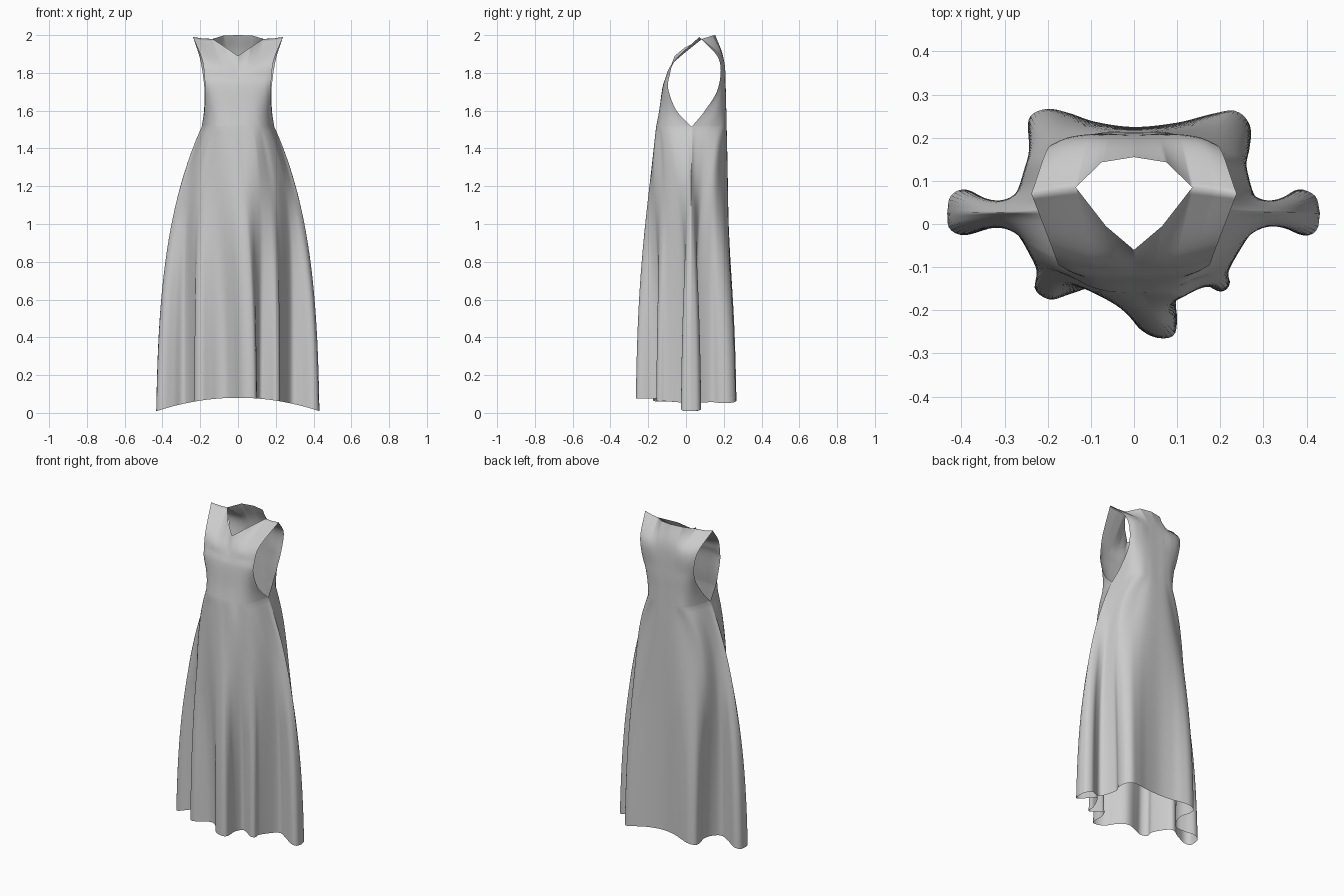
import bpy, bmesh
from mathutils import Vector

if "Cube" in bpy.data.objects:
    bpy.data.objects.remove(bpy.data.objects["Cube"])

COLS = 128        # columns per half (front / back)
UP, DOWN = 10, 48  # rows per bodice span, rows in the skirt


def catmull(pts, u):
    """Point on a Catmull-Rom spline, u in 0..len(pts)-1."""
    n = len(pts) - 1
    i = min(int(u), n - 1)
    t = u - i
    b, c = pts[i], pts[i + 1]
    a = pts[i - 1] if i > 0 else b * 2 - c
    d = pts[i + 2] if i + 2 <= n else c * 2 - b
    return 0.5 * (2 * b + (c - a) * t + (2 * a - 5 * b + 4 * c - d) * t * t
                  + (3 * b - a - 3 * c + d) * t ** 3)


def straight(pts, u):
    """Point on a polyline, keeping sharp corners."""
    i = min(int(u), len(pts) - 2)
    return pts[i].lerp(pts[i + 1], u - i)


def resample(pts, count):
    """Smooth the outline, then space points evenly along its length."""
    pts = [Vector(p) for p in pts]
    m = 1500
    dense = [catmull(pts, (len(pts) - 1) * k / m) for k in range(m + 1)]
    acc = [0.0]
    for a, b in zip(dense, dense[1:]):
        acc.append(acc[-1] + (b - a).length)
    out, k = [], 0
    for j in range(count + 1):
        while k < m and acc[k] < acc[-1] * j / count - 1e-9:
            k += 1
        out.append(dense[k].copy())
    out[-1] = dense[-1].copy()
    return out


def mirrored(half):
    """Centre-to-edge half section -> full section, left to right."""
    pts = [Vector(p) for p in half]
    return [Vector((-p.x, p.y, p.z)) for p in pts[:0:-1]] + pts


def section(xs, ys, z0, z1):
    """Half section with height running from z0 (centre) to z1 (edge)."""
    return mirrored([(x, y, z0 + (z1 - z0) * i / 4)
                     for i, (x, y) in enumerate(zip(xs, ys))])


# Bodice sections, waist to shoulder
neck_side = [(.135, .085, 1.98), (.187, .078, 1.982), (.238, .07, 1.99)]
waist_x = (0, .065, .125, .168, .192)
front_rows = [
    section(waist_x, (-.158, -.155, -.132, -.075, .03), 1.515, 1.515),
    section((0, .06, .11, .15, .178), (-.142, -.141, -.13, -.1, -.05), 1.6, 1.6),
    section((0, .05, .1, .145, .174), (-.125, -.125, -.122, -.112, -.093), 1.72, 1.71),
    section((0, .05, .1, .145, .178), (-.109, -.109, -.106, -.099, -.088), 1.77, 1.78),
    section((0, .05, .1, .145, .19), (-.083, -.08, -.07, -.062, -.055), 1.83, 1.87),
    mirrored([(0, -.06, 1.89), (.065, -.005, 1.935)] + neck_side)]
back_rows = [
    section(waist_x, (.215, .213, .195, .13, .03), 1.515, 1.515),
    section((0, .06, .115, .155, .18), (.213, .212, .2, .165, .1), 1.6, 1.6),
    section((0, .06, .11, .15, .178), (.21, .21, .205, .192, .17), 1.72, 1.72),
    section((0, .06, .11, .16, .2), (.198, .198, .196, .19, .175), 1.88, 1.87),
    mirrored([(0, .155, 2.0), (.075, .143, 1.998)] + neck_side)]

# Hip outlines: a smooth tent before the folds open
front_hip = [(-.322, .027), (-.262, -.03), (-.205, -.105), (-.115, -.15),
             (.005, -.198), (.095, -.178), (.195, -.115), (.262, -.03),
             (.322, .027)]
back_hip = [(-.322, .027), (-.265, .075), (-.23, .16), (-.13, .215),
            (0, .222), (.13, .215), (.235, .16), (.265, .075), (.322, .027)]

# Hem outlines seen from above, left tip to right tip
front_hem = [(-.433, .025), (-.428, -.01), (-.395, -.026), (-.34, -.012),
             (-.28, .005), (-.225, -.1), (-.23, -.15),
             (-.195, -.175), (-.15, -.163), (-.1, -.148), (-.06, -.155),
             (-.02, -.195), (.01, -.24), (.05, -.263), (.09, -.26),
             (.1, -.225), (.098, -.175), (.12, -.125), (.16, -.137),
             (.2, -.157), (.222, -.14), (.222, -.1),
             (.28, .005), (.33, .0), (.39, -.026), (.423, -.015), (.431, .025)]
back_hem = [(-.433, .025), (-.425, .065), (-.39, .08), (-.335, .055),
            (-.28, .045), (-.245, .09), (-.232, .15), (-.245, .21),
            (-.24, .25), (-.2, .267), (-.15, .257), (-.09, .237), (0, .225),
            (.1, .235), (.18, .255), (.235, .262), (.268, .23), (.268, .18),
            (.247, .13), (.285, .045), (.335, .055), (.38, .08),
            (.42, .065), (.431, .025)]

bm = bmesh.new()


def add_half(rows, hip, hem, is_back):
    us = [8 * j / COLS for j in range(COLS + 1)]
    ends = resample(hem, COLS)
    hips = [catmull([Vector(p) for p in hip], u) for u in us]
    grid = []
    # Skirt: waist -> hip -> hem, a parabola through the three outlines
    for r in range(DOWN):
        s = 1 - r / DOWN
        f = .85 * (1 - (1 - s) ** 2.7) + .15 * s
        a, b, c = (1 - f) * (1 - 2 * f), 4 * f * (1 - f), f * (2 * f - 1)
        line = []
        for u, m, h in zip(us, hips, ends):
            w = catmull(rows[0], u)
            zh = .08 - .38 * h.x ** 2
            p = w.xy * a + m * b + h * c
            line.append((p.x, p.y, w.z + (zh - w.z) * s))
        grid.append(line)
    # Bodice: sections lofted up to the shoulders and neckline
    columns = [[catmull(row, u) for row in rows[:-1]] + [straight(rows[-1], u)]
               for u in us]
    for r in range((len(rows) - 1) * UP + 1):
        grid.append([catmull(c, r / UP) for c in columns])
    verts = [[bm.verts.new(p) for p in line] for line in grid]
    for a, b in zip(verts, verts[1:]):
        for j in range(COLS):
            quad = (a[j], a[j + 1], b[j + 1], b[j])
            bm.faces.new(quad[::-1] if is_back else quad)


add_half(front_rows, front_hip, front_hem, False)
add_half(back_rows, back_hip, back_hem, True)
# Sew the side seams and shoulders
bmesh.ops.remove_doubles(bm, verts=bm.verts, dist=1e-4)
for f in bm.faces:
    f.smooth = True

mesh = bpy.data.meshes.new("dress")
bm.to_mesh(mesh)
bm.free()
dress = bpy.data.objects.new("dress", mesh)
bpy.context.collection.objects.link(dress)
